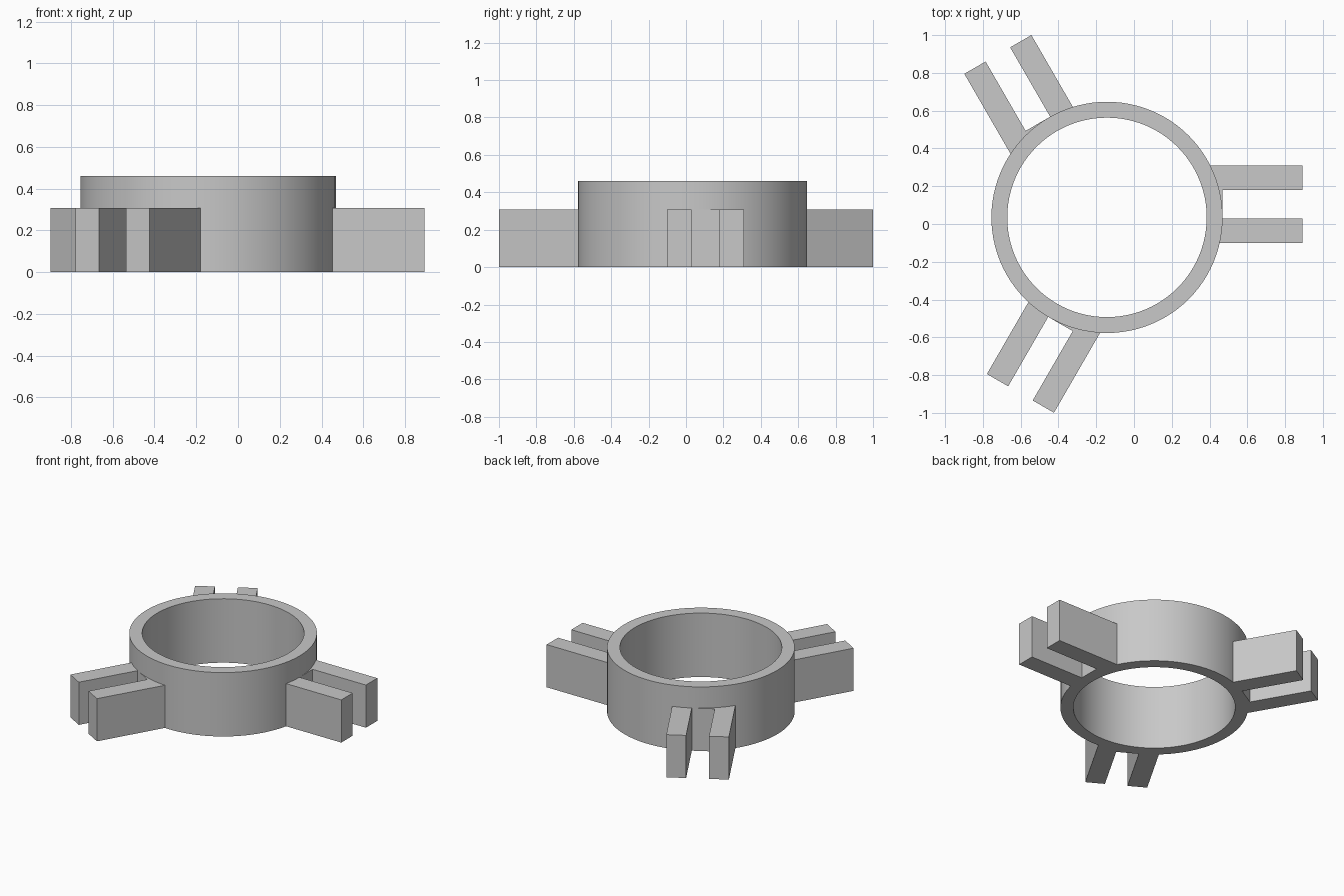
import bpy, bmesh, math
from mathutils import Matrix

cube = bpy.data.objects.get("Cube")
if cube:
    bpy.data.objects.remove(cube, do_unlink=True)

CENTER = (-0.143, 0.035, 0)
OUTER, INNER, RING_H = 0.612, 0.528, 0.46
ARM_H, ARM_START, ARM_END, WEB_END = 0.307, 0.54, 1.036, 0.612
PRONGS = ((-0.136, -0.006), (0.144, 0.274))
SEGMENTS = 96

grey = bpy.data.materials.new("plain grey")
grey.use_nodes = True
colour = (0.58, 0.58, 0.58, 1)
grey.diffuse_color = colour
grey.node_tree.nodes["Principled BSDF"].inputs["Base Color"].default_value = colour


def add_object(name, bm, angle=0):
    bmesh.ops.recalc_face_normals(bm, faces=bm.faces)
    mesh = bpy.data.meshes.new(name)
    bm.to_mesh(mesh)
    bm.free()
    mesh.materials.append(grey)
    ob = bpy.data.objects.new(name, mesh)
    ob.matrix_world = Matrix.Translation(CENTER) @ Matrix.Rotation(angle, 4, "Z")
    bpy.context.collection.objects.link(ob)
    return ob


# Ring: rectangular wall section swept around the axis
bm = bmesh.new()
section = [(INNER, 0), (OUTER, 0), (OUTER, RING_H), (INNER, RING_H)]
loops = []
for i in range(SEGMENTS):
    a = math.tau * i / SEGMENTS
    loops.append([bm.verts.new((r * math.cos(a), r * math.sin(a), z)) for r, z in section])
for i, here in enumerate(loops):
    after = loops[(i + 1) % SEGMENTS]
    for j in range(4):
        k = (j + 1) % 4
        bm.faces.new((here[j], here[k], after[k], after[j]))
ring = add_object("ring", bm)
bpy.context.view_layer.objects.active = ring
ring.select_set(True)
bpy.ops.object.shade_smooth_by_angle(angle=math.radians(30))
ring.select_set(False)

# Three forked brackets: a U-shaped outline extruded upward
(low, low_in), (high_in, high) = PRONGS
outline = [(ARM_START, low), (ARM_END, low), (ARM_END, low_in), (WEB_END, low_in),
           (WEB_END, high_in), (ARM_END, high_in), (ARM_END, high), (ARM_START, high)]
for n, name in enumerate(("left_bracket", "back_right_bracket", "front_right_bracket")):
    bm = bmesh.new()
    base = bm.faces.new([bm.verts.new((x, y, 0)) for x, y in outline])
    grown = bmesh.ops.extrude_face_region(bm, geom=[base], use_keep_orig=True)
    top = [v for v in grown["geom"] if isinstance(v, bmesh.types.BMVert)]
    bmesh.ops.translate(bm, verts=top, vec=(0, 0, ARM_H))
    add_object(name, bm, n * math.tau / 3)
